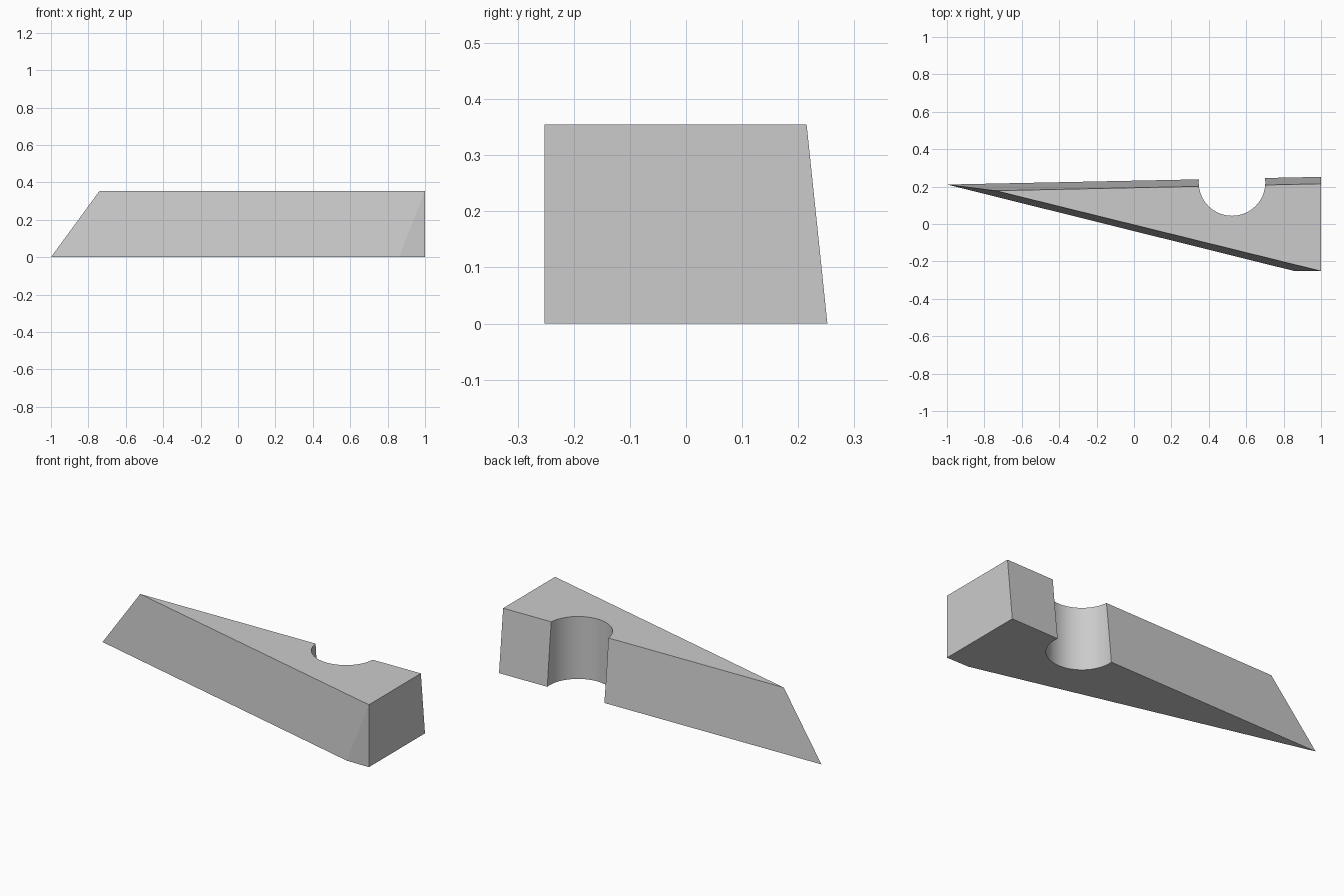
import bpy, bmesh

if "Cube" in bpy.data.objects:
    bpy.data.objects.remove(bpy.data.objects["Cube"])

grey = bpy.data.materials.new("plain grey")
grey.diffuse_color = (0.6, 0.6, 0.6, 1)
grey.use_nodes = True
grey.node_tree.nodes["Principled BSDF"].inputs["Base Color"].default_value = grey.diffuse_color

HEIGHT = 0.355

# Wedge body: hull of the base outline and the smaller, shifted top outline
base = [(-1, 0.211), (0.86, -0.252), (1, -0.252), (1, 0.252)]
top = [(-0.74, 0.178), (1, -0.252), (1, 0.215)]
bm = bmesh.new()
b = [bm.verts.new((x, y, 0)) for x, y in base]
t = [bm.verts.new((x, y, HEIGHT)) for x, y in top]
bm.faces.new(b[::-1])                    # underside
bm.faces.new(t)                          # top
bm.faces.new((b[0], b[1], t[1], t[0]))   # sloped front
bm.faces.new((b[1], b[2], t[1]))         # front corner facet
bm.faces.new((b[2], b[3], t[2], t[1]))   # right end
bm.faces.new((b[3], b[0], t[0], t[2]))   # leaning back
bmesh.ops.recalc_face_normals(bm, faces=bm.faces)
mesh = bpy.data.meshes.new("wedge_body")
bm.to_mesh(mesh)
bm.free()
wedge = bpy.data.objects.new("wedge_body", mesh)
bpy.context.collection.objects.link(wedge)
mesh.materials.append(grey)

# Round notch cut through the back
bpy.ops.mesh.primitive_cylinder_add(vertices=96, radius=0.178, depth=1,
                                    location=(0.524, 0.222, HEIGHT / 2))
cutter = bpy.context.object
cutter.name = "notch_cutter"
cutter.data.materials.append(grey)

bpy.ops.object.select_all(action='DESELECT')
wedge.select_set(True)
bpy.context.view_layer.objects.active = wedge
notch = wedge.modifiers.new("notch", 'BOOLEAN')
notch.operation = 'DIFFERENCE'
notch.solver = 'EXACT'
notch.object = cutter
bpy.ops.object.modifier_apply(modifier=notch.name)
bpy.data.objects.remove(cutter, do_unlink=True)

# Smooth notch wall, crisp edges elsewhere
bpy.ops.object.shade_smooth_by_angle(angle=0.2)
